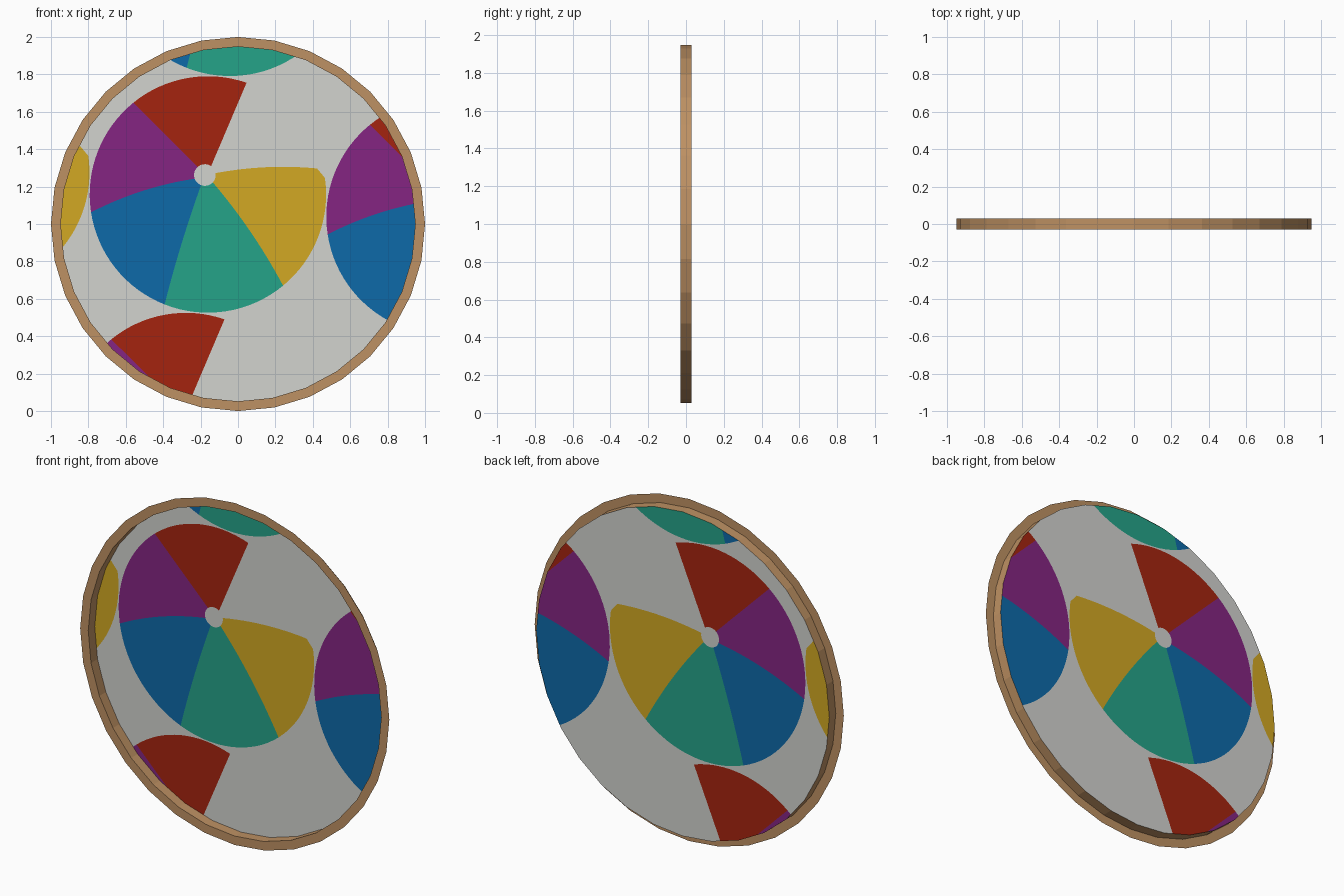
import bpy, bmesh, math
from mathutils import Vector
from mathutils.geometry import delaunay_2d_cdt

if "Cube" in bpy.data.objects:
    bpy.data.objects.remove(bpy.data.objects["Cube"])

SIDES, R_OUT, R_IN, HALF = 32, 1.0, 0.948, 0.03


def material(name, rgb):
    m = bpy.data.materials.new(name)
    lin = [((c / 255 + 0.055) / 1.055) ** 2.4 for c in rgb]
    m.diffuse_color = (*lin, 1)
    m.use_nodes = True
    m.node_tree.nodes["Principled BSDF"].inputs["Base Color"].default_value = m.diffuse_color
    return m


def add_object(name, bm, mats):
    me = bpy.data.meshes.new(name)
    bm.to_mesh(me)
    bm.free()
    for m in mats:
        me.materials.append(m)
    ob = bpy.data.objects.new(name, me)
    bpy.context.collection.objects.link(ob)
    return ob


def polar(centre, r, deg):
    a = math.radians(deg)
    return centre + Vector((r * math.cos(a), r * math.sin(a)))


def ring(r):
    return [polar(Vector((0, 1)), r, 360 * i / SIDES) for i in range(SIDES)]


wood = material("wood_brown", (190, 145, 99))
skin = [material("off_white", (210, 211, 207)),
        material("red", (165, 36, 15)),
        material("purple", (133, 37, 130)),
        material("blue", (13, 106, 169)),
        material("teal", (37, 163, 137)),
        material("yellow", (210, 168, 35))]

# Frame: front flange plus the side wall running back to the disc
bm = bmesh.new()
loops = [[bm.verts.new((p.x, y, p.y)) for p in ring(r)]
         for r, y in ((R_OUT, -HALF), (R_IN, -HALF), (R_IN, HALF))]
for a, b in zip(loops, loops[1:]):
    for i in range(SIDES):
        j = (i + 1) % SIDES
        bm.faces.new((a[i], a[j], b[j], b[i]))
add_object("frame", bm, [wood])

# Ball pattern: panel borders as (hub angle, rim angle, rim radius, bow)
BALL, HUB, R_BALL, R_HUB = Vector((-0.161, 1.158)), Vector((-0.016, 0.104)), 0.632, 0.058
BORDERS = [(55, 70.9, R_BALL, 0.0), (131, 129.1, R_BALL, 0.0),
           (200, 188.7, R_BALL, -0.024), (249, 248.5, R_BALL, -0.008),
           (317, 309.5, R_BALL, 0.018), (370, 373.4, 0.6, 0.019)]


def border(c, hub_deg, rim_deg, rim_r, bow, n=12):
    p, q = polar(c + HUB, R_HUB, hub_deg), polar(c, rim_r, rim_deg)
    d = (q - p).normalized()
    side = Vector((-d.y, d.x))
    return [p.lerp(q, i / n) + side * bow * 4 * (i / n) * (1 - i / n) for i in range(n + 1)]


def panel(c, b0, b1, n=16):
    stop = b1[1] - (5.4 if b1[2] < R_BALL else 0)     # rounded yellow corner
    arc = [polar(c, R_BALL, b0[1] + (stop - b0[1]) * i / n) for i in range(1, n + 1)]
    if stop == b1[1]:
        arc.pop()
    hub = [polar(c + HUB, R_HUB, b1[0] + (b0[0] - b1[0]) * i / 5) for i in range(1, 5)]
    return border(c, *b0) + arc + border(c, *b1)[::-1] + hub


# Disc: one flat sheet, cut along the panel outlines and coloured by panel
polys, colours = [ring(R_IN)], [0]
for i, j in ((0, 0), (1, 0), (-1, 0), (0, 1), (0, -1)):
    c = BALL + i * Vector((1.265, -0.118)) + j * Vector((0.118, 1.265))
    for k in range(5):
        polys.append(panel(c, BORDERS[k], BORDERS[k + 1]))
        colours.append(k + 1)
points, faces = [], []
for poly in polys:
    faces.append(list(range(len(points), len(points) + len(poly))))
    points += poly
verts, _, tris, _, _, origin = delaunay_2d_cdt(points, [], faces, 1, 1e-5)

bm = bmesh.new()
vs = [bm.verts.new((v.x, HALF, v.y)) for v in verts]
for tri, src in zip(tris, origin):
    if 0 in src:
        f = bm.faces.new([vs[i] for i in tri])
        f.material_index = colours[max(src)]
bmesh.ops.delete(bm, geom=[v for v in bm.verts if not v.link_faces], context='VERTS')
add_object("patterned_disc", bm, skin)
